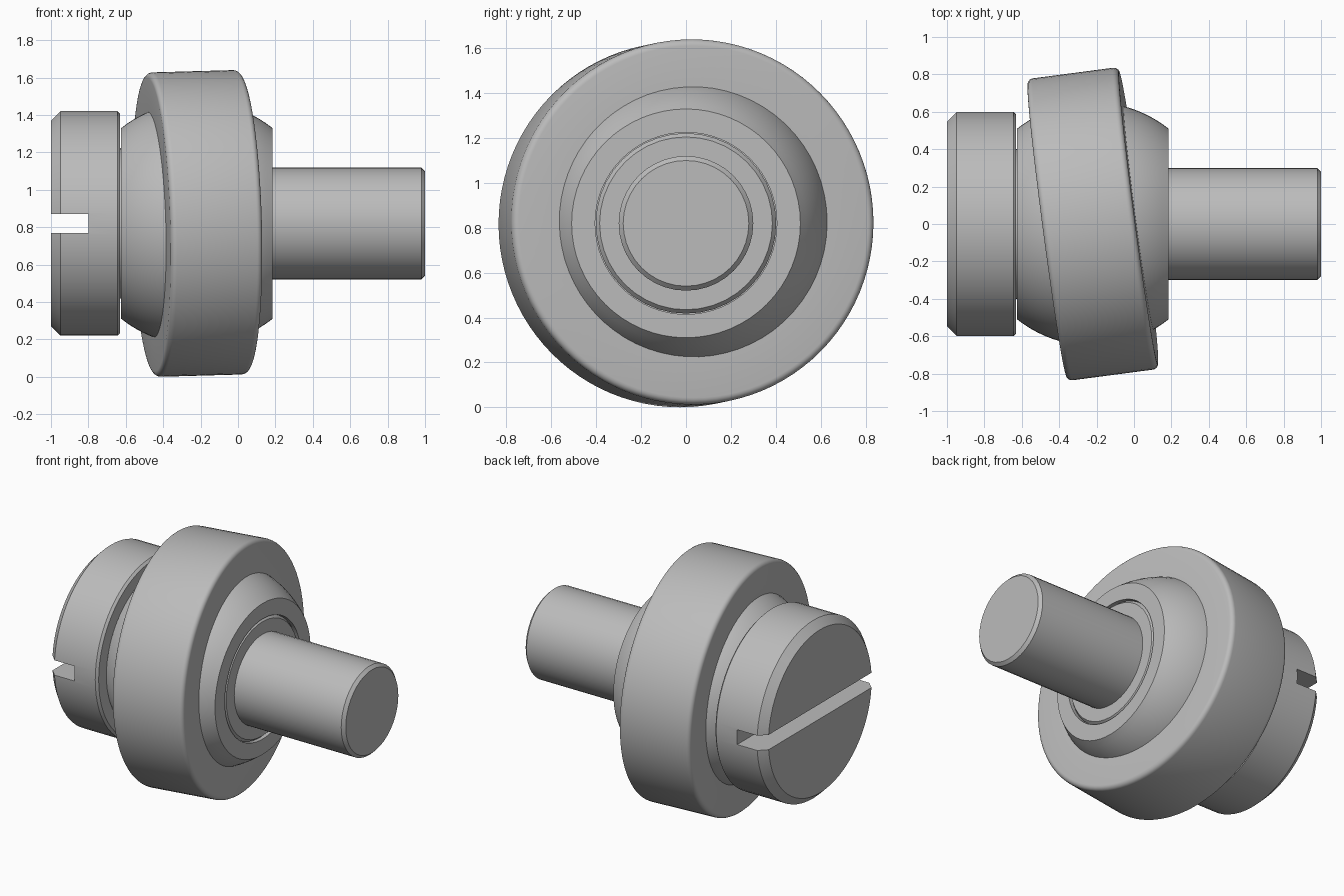
import bpy, bmesh, math
from mathutils import Vector, Matrix

cube = bpy.data.objects.get("Cube")
if cube:
    bpy.data.objects.remove(cube, do_unlink=True)

AXIS_Z = 0.82        # height of the common axis
MID_X = -0.22        # centre of the spherical bearing
BALL_R = 0.651

steel = bpy.data.materials.new("grey steel")
steel.use_nodes = True
GREY = (0.5, 0.5, 0.5, 1)
steel.diffuse_color = GREY
steel.node_tree.nodes["Principled BSDF"].inputs["Base Color"].default_value = GREY


def add_object(name, bm):
    bmesh.ops.recalc_face_normals(bm, faces=bm.faces)
    mesh = bpy.data.meshes.new(name)
    bm.to_mesh(mesh)
    bm.free()
    obj = bpy.data.objects.new(name, mesh)
    bpy.context.collection.objects.link(obj)
    mesh.materials.append(steel)
    return obj


def lathe(name, profile, segments, closed=False):
    """Revolve (x, radius) points about x; a closed profile makes a ring."""
    bm = bmesh.new()
    rings = []
    for x, r in profile:
        ring = []
        for i in range(segments):
            a = math.tau * i / segments
            ring.append(bm.verts.new((x, r * math.sin(a), r * math.cos(a))))
        rings.append(ring)
    pairs = list(zip(rings, rings[1:]))
    if closed:
        pairs.append((rings[-1], rings[0]))
    else:
        bm.faces.new(rings[0])
        bm.faces.new(rings[-1])
    for a, b in pairs:
        for i in range(segments):
            j = (i + 1) % segments
            bm.faces.new((a[i], a[j], b[j], b[i]))
    return add_object(name, bm)


def smooth(obj):
    bpy.ops.object.select_all(action="DESELECT")
    obj.select_set(True)
    bpy.context.view_layer.objects.active = obj
    bpy.ops.object.shade_smooth_by_angle(angle=math.radians(30))


def arc(cx, cr, radius, start, end, steps):
    """Points of an arc in the (x, radius) plane, angles in degrees from +x."""
    angles = [math.radians(start + (end - start) * i / steps) for i in range(steps + 1)]
    return [(cx + radius * math.cos(a), cr + radius * math.sin(a)) for a in angles]


# Slotted round head
head = lathe("bolt_head", [(-1, 0.55), (-0.95, 0.6), (-0.645, 0.6), (-0.63, 0.585)], 64)
head.location.z = AXIS_Z

# Screwdriver slot cut across the head
bm = bmesh.new()
bmesh.ops.create_cube(bm, size=1, matrix=Matrix.Translation((-1, 0, AXIS_Z))
                      @ Matrix.Diagonal((0.4, 2, 0.1, 1)))
cutter = add_object("slot_cutter", bm)
cutter.hide_render = True
cut = head.modifiers.new("slot", "BOOLEAN")
cut.operation, cut.solver, cut.object = "DIFFERENCE", "EXACT", cutter
bpy.context.view_layer.objects.active = head
bpy.ops.object.modifier_apply(modifier="slot")
bpy.data.objects.remove(cutter, do_unlink=True)

# Shaft with chamfered shoulder and stud
shaft = lathe("shaft", [(-0.64, 0.402), (0.162, 0.402), (0.182, 0.385), (0.182, 0.3),
                        (0.98, 0.3), (1, 0.28)], 40)
shaft.location.z = AXIS_Z

# Inner ring: truncated ball with a bore
edge = math.degrees(math.acos(0.405 / BALL_R))
ball_profile = arc(0, 0, BALL_R, 180 - edge, edge, 20) + [(0.405, 0.405), (-0.405, 0.405)]
inner_ring = lathe("inner_ring", ball_profile, 64, closed=True)
inner_ring.location = (MID_X, 0, AXIS_Z)

# Outer ring: rounded corners, swivelled on the ball
HALF, OUT_R, FILLET = 0.247, 0.814, 0.03
ring_profile = ([(-HALF, 0.597)]
                + arc(-HALF + FILLET, OUT_R - FILLET, FILLET, 180, 90, 5)
                + arc(HALF - FILLET, OUT_R - FILLET, FILLET, 90, 0, 5)
                + [(HALF, 0.597)])
outer_ring = lathe("outer_ring", ring_profile, 96, closed=True)
outer_ring.location = (MID_X, 0, AXIS_Z)
tilt = Vector((1, 0.132, 0.028))
outer_ring.rotation_euler = Vector((1, 0, 0)).rotation_difference(tilt).to_euler()

for part in (head, shaft, inner_ring, outer_ring):
    smooth(part)
